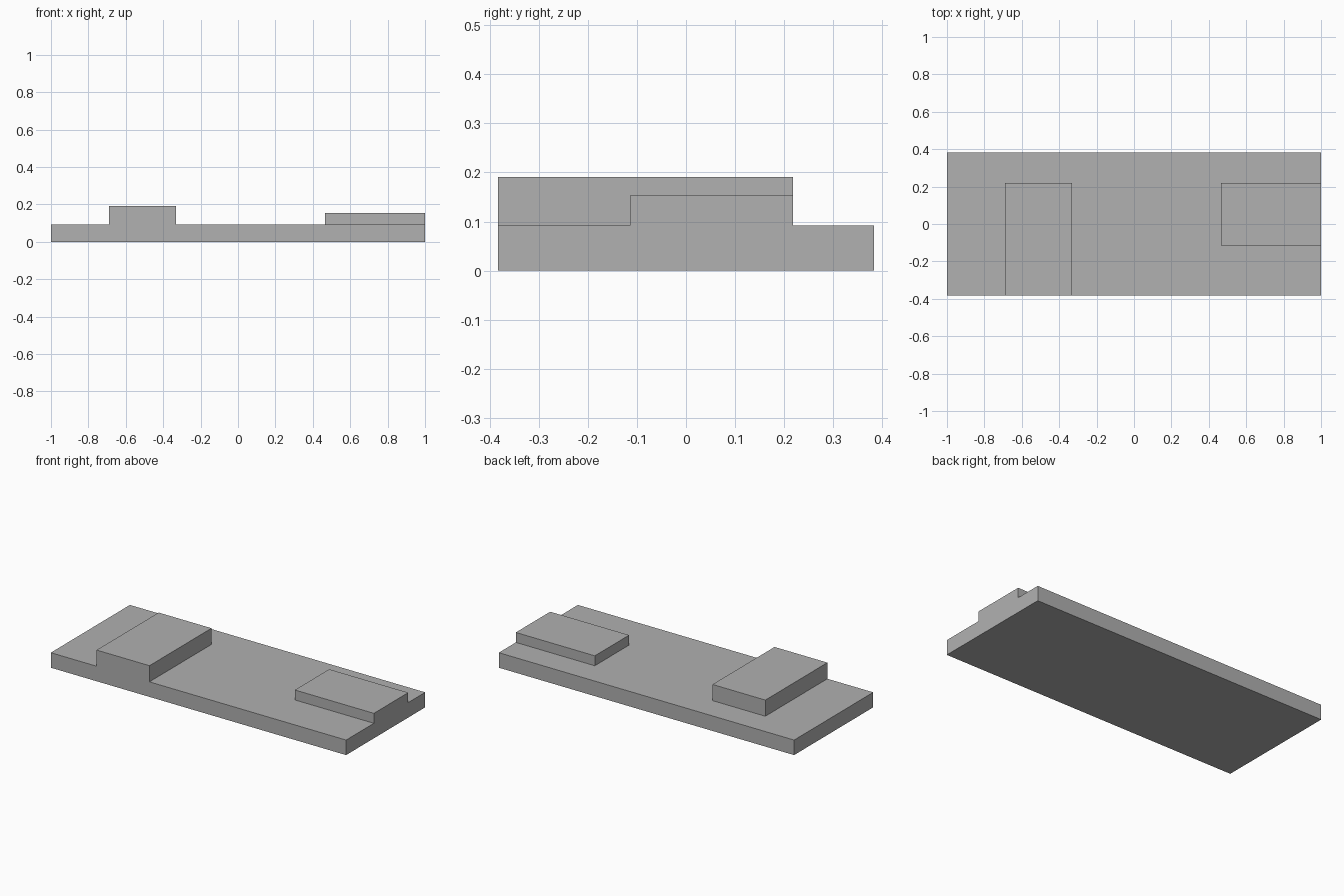
import bpy
import bmesh
from mathutils import Matrix, Vector

cube = bpy.data.objects.get("Cube")
if cube:
    bpy.data.objects.remove(cube, do_unlink=True)

LENGTH, DEPTH, BASE_TOP = 2.0, 0.765, 0.092
FRONT, RIGHT_END = -DEPTH / 2, LENGTH / 2

# Raised steps: x range, y range, top height
STEPS = [
    ((-0.69, -0.332), (FRONT, 0.218), 0.191),    # tall step, flush with the front
    ((0.465, RIGHT_END), (-0.114, 0.218), 0.153),  # low step, flush with the end
]


def cut(bm, axis, value):
    """Split the whole slab with a plane across one axis."""
    normal = Vector((0, 0, 0))
    normal[axis] = 1
    bmesh.ops.bisect_plane(bm, geom=bm.verts[:] + bm.edges[:] + bm.faces[:],
                           plane_co=normal * value, plane_no=normal)


def raise_step(bm, x_range, y_range, top):
    """Extrude the top faces inside a rectangle to a new height."""
    def inside(face):
        c = face.calc_center_median()
        return (face.normal.z > 0.9 and x_range[0] < c.x < x_range[1]
                and y_range[0] < c.y < y_range[1])

    faces = [f for f in bm.faces if inside(f)]
    result = bmesh.ops.extrude_face_region(bm, geom=faces)
    for item in result["geom"]:
        if isinstance(item, bmesh.types.BMVert):
            item.co.z = top
    bm.normal_update()


# Base slab
bm = bmesh.new()
slab = Matrix.Translation((0, 0, BASE_TOP / 2)) @ Matrix.Diagonal((LENGTH, DEPTH, BASE_TOP, 1))
bmesh.ops.create_cube(bm, size=1, matrix=slab)

# Mark out the footprints, then raise the steps
for step in STEPS:
    for axis in (0, 1):
        for value in step[axis]:
            if abs(value) < (LENGTH, DEPTH)[axis] / 2 - 0.001:
                cut(bm, axis, value)
bm.normal_update()
for step in STEPS:
    raise_step(bm, *step)

# Merge the flat faces back into clean panels
bmesh.ops.dissolve_limit(bm, angle_limit=0.01, verts=bm.verts[:], edges=bm.edges[:])
bmesh.ops.recalc_face_normals(bm, faces=bm.faces[:])

mesh = bpy.data.meshes.new("stepped_platform")
bm.to_mesh(mesh)
bm.free()
platform = bpy.data.objects.new("stepped_platform", mesh)
bpy.context.collection.objects.link(platform)

# Plain grey
grey = bpy.data.materials.new("plain_grey")
grey.use_nodes = True
grey.diffuse_color = (0.44, 0.44, 0.44, 1)
grey.node_tree.nodes["Principled BSDF"].inputs["Base Color"].default_value = grey.diffuse_color
mesh.materials.append(grey)
